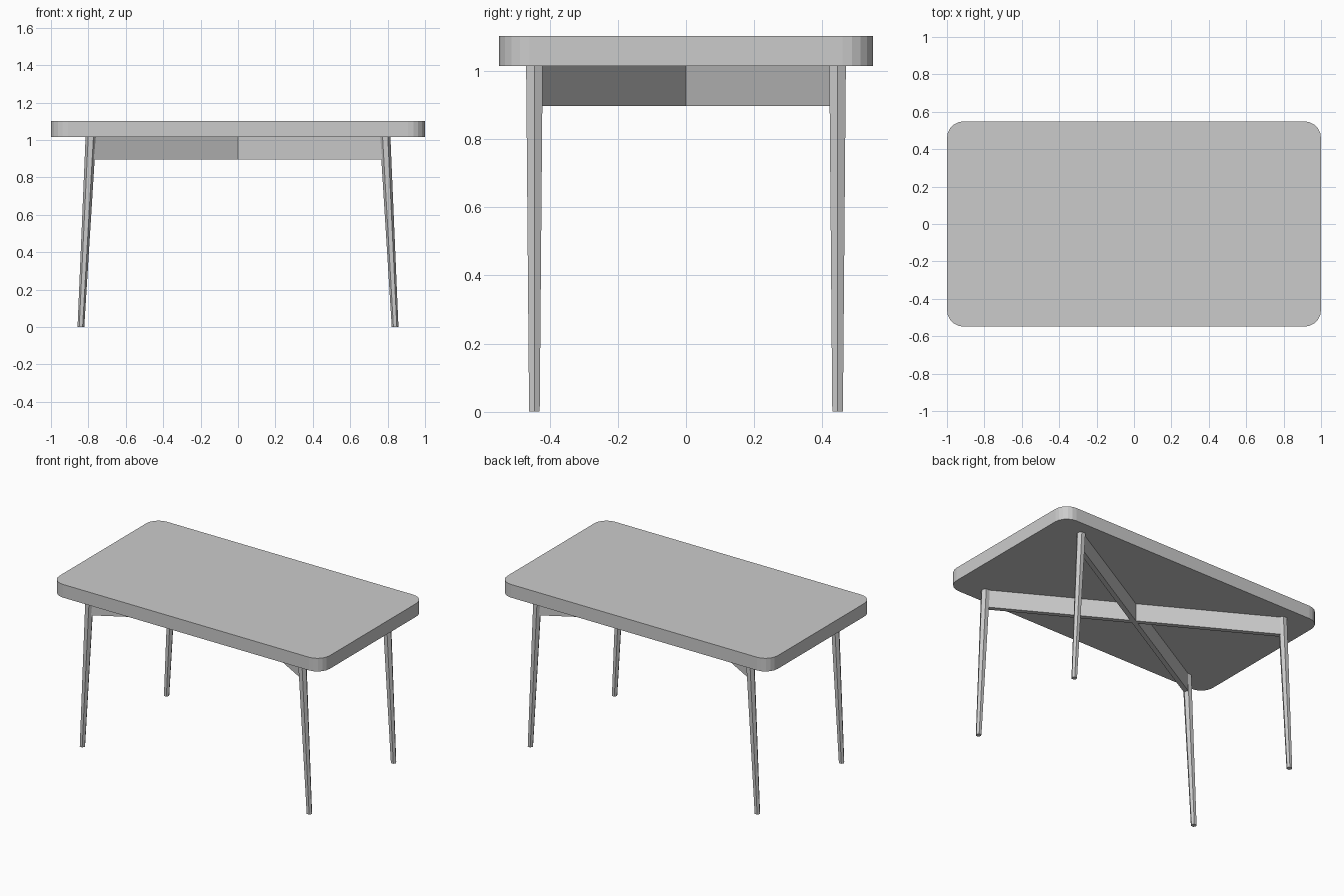
import bpy, bmesh, math
from mathutils import Vector

if "Cube" in bpy.data.objects:
    bpy.data.objects.remove(bpy.data.objects["Cube"])

def make_object(name, bm):
    bmesh.ops.recalc_face_normals(bm, faces=bm.faces)
    mesh = bpy.data.meshes.new(name)
    bm.to_mesh(mesh)
    bm.free()
    obj = bpy.data.objects.new(name, mesh)
    bpy.context.collection.objects.link(obj)
    return obj

def loft(name, lower, upper):
    """Closed solid between two matching outlines."""
    bm = bmesh.new()
    a = [bm.verts.new(p) for p in lower]
    b = [bm.verts.new(p) for p in upper]
    n = len(a)
    bm.faces.new(a)
    bm.faces.new(b)
    for i in range(n):
        j = (i + 1) % n
        bm.faces.new((a[i], a[j], b[j], b[i]))
    return make_object(name, bm)

# Tabletop: rounded rectangle slab
UNDER, TOP = 1.015, 1.103
HX, HY, R, SEG = 1.0, 0.549, 0.09, 5
outline = []
for k, (sx, sy) in enumerate([(1, 1), (-1, 1), (-1, -1), (1, -1)]):
    for i in range(SEG + 1):
        t = math.pi / 2 * (k + i / SEG)
        outline.append((sx * (HX - R) + R * math.cos(t), sy * (HY - R) + R * math.sin(t)))
loft("tabletop", [(x, y, UNDER) for x, y in outline], [(x, y, TOP) for x, y in outline])

# Splayed, tapered six-sided legs
def hexagon(cx, cy, z, r):
    return [(cx + r * math.cos(math.pi / 3 * i), cy + r * math.sin(math.pi / 3 * i), z)
            for i in range(6)]

LEG_Y = 0.445
for sx, side in ((-1, "left"), (1, "right")):
    for sy, end in ((-1, "front"), (1, "back")):
        loft(f"{end}_{side}_leg",
             hexagon(sx * 0.84, sy * LEG_Y, 0, 0.018),
             hexagon(sx * 0.787, sy * LEG_Y, UNDER, 0.028))

# Diagonal rails crossing under the top
def rail(name, sy, thickness=0.03, bottom=0.897):
    end = Vector((0.787, sy * LEG_Y, 0))
    off = Vector((-end.y, end.x, 0)).normalized() * thickness / 2
    plan = [end + off, -end + off, -end - off, end - off]
    loft(name, [p + Vector((0, 0, bottom)) for p in plan],
         [p + Vector((0, 0, UNDER)) for p in plan])

rail("cross_rail_a", 1)
rail("cross_rail_b", -1)
